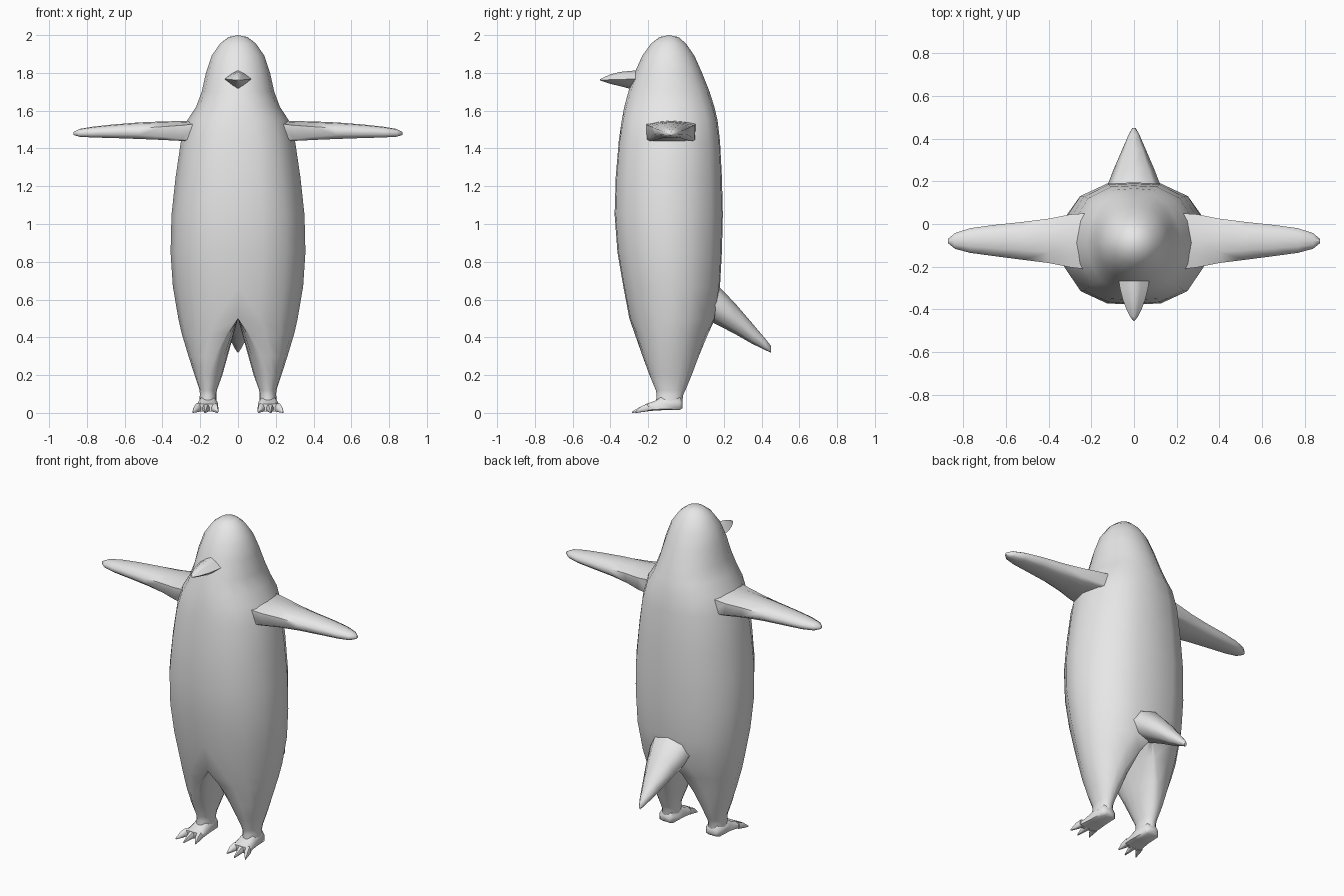
import bpy, bmesh, math
from mathutils import Vector

if "Cube" in bpy.data.objects:
    bpy.data.objects.remove(bpy.data.objects["Cube"])

grey = bpy.data.materials.new("plain_grey")
grey.diffuse_color = (0.8, 0.8, 0.8, 1)
grey.use_nodes = True
grey.node_tree.nodes["Principled BSDF"].inputs["Base Color"].default_value = grey.diffuse_color


def finish(name, bm, mirror=False, angle=60):
    """Turn a bmesh into a smooth named object, mirrored across x if wanted."""
    bmesh.ops.remove_doubles(bm, verts=bm.verts, dist=0.0005)
    bmesh.ops.recalc_face_normals(bm, faces=bm.faces)
    me = bpy.data.meshes.new(name)
    bm.to_mesh(me)
    bm.free()
    ob = bpy.data.objects.new(name, me)
    bpy.context.collection.objects.link(ob)
    me.materials.append(grey)
    bpy.ops.object.select_all(action='DESELECT')
    ob.select_set(True)
    bpy.context.view_layer.objects.active = ob
    if mirror:
        mod = ob.modifiers.new("mirror", 'MIRROR')
        mod.use_clip = True
        mod.merge_threshold = 0.001
        bpy.ops.object.modifier_apply(modifier=mod.name)
    bpy.ops.object.shade_smooth_by_angle(angle=math.radians(angle))
    return ob


def loft(bm, rings, closed=True, caps=(True, True)):
    """Skin a list of rings that share one point count."""
    vs = [[bm.verts.new(p) for p in r] for r in rings]
    n = len(vs[0])
    for a, b in zip(vs, vs[1:]):
        for i in range(n if closed else n - 1):
            j = (i + 1) % n
            bm.faces.new((a[i], a[j], b[j], b[i]))
    if caps[0]:
        bm.faces.new(vs[0])
    if caps[1]:
        bm.faces.new(vs[-1])


# Half cross-section from front to back: round, and with a flatter belly
ROUND = [(0, -1), (.38, -.92), (.71, -.71), (.92, -.38), (1, 0)]
FLAT = [(0, -1), (.36, -.98), (.71, -.78), (.92, -.4), (1, 0)]


def half_section(k):
    q = [(r[0] + (f[0] - r[0]) * k, r[1] + (f[1] - r[1]) * k) for r, f in zip(ROUND, FLAT)]
    return q + [(x, -y) for x, y in q[-2::-1]]


# Body: z, half width, front y, back y, flatness
trunk = [(2.0, 0, -.09, -.09, 0), (1.99, .05, -.14, -.04, 0), (1.955, .095, -.185, 0, 0),
         (1.89, .14, -.232, .045, 0), (1.8, .17, -.272, .085, .1), (1.7, .192, -.305, .125, .3),
         (1.62, .222, -.327, .15, .6), (1.55, .268, -.34, .167, .8), (1.44, .302, -.356, .18, 1),
         (1.25, .33, -.372, .19, 1), (1.05, .352, -.378, .195, 1), (.85, .357, -.363, .19, 1),
         (.67, .345, -.332, .18, 1), (.5, .316, -.3, .155, .9)]
bm = bmesh.new()
rings = []
for z, a, y0, y1, k in trunk:
    c, b = (y0 + y1) / 2, (y1 - y0) / 2
    rings.append([(a * x, c + b * y, z) for x, y in half_section(k)])
loft(bm, rings, closed=False, caps=(False, False))

# Legs: z, outer x, middle x, inner x, front y, back y
legs = [(.5, .316, 0, 0, -.3, .155), (.42, .298, .06, .022, -.272, .118),
        (.3, .262, .12, .055, -.23, .068), (.2, .23, .15, .083, -.193, .03),
        (.12, .203, .158, .112, -.16, -.003), (.095, .202, .158, .114, -.155, -.015),
        (.05, .207, .16, .112, -.16, -.02)]
rings = []
for z, xo, xm, xi, y0, y1 in legs:
    c, b = (y0 + y1) / 2, (y1 - y0) / 2
    h = half_section(.9 if z > .45 else .3)
    outer = [(xm + (xo - xm) * x, c + b * y, z) for x, y in h]
    inner = [(xm - (xm - xi) * x, c + b * y, z) for x, y in h[-2:0:-1]]
    rings.append(outer + inner)
loft(bm, rings, caps=(False, True))
finish("body", bm, mirror=True, angle=80)

# Feet: a sloping pad with three pointed toes
bm = bmesh.new()


def foot_ring(y, x0, x1, z0, z1):
    m, e = (x0 + x1) / 2, (x1 - x0) * .3
    return [(x0, y, z0 + .006), (m - e, y, z0), (m + e, y, z0), (x1, y, z0 + .006),
            (x1, y, z0 + (z1 - z0) * .6), (m + e, y, z1), (m - e, y, z1), (x0, y, z0 + (z1 - z0) * .6)]


loft(bm, [foot_ring(-.018, .13, .19, .025, .06), foot_ring(-.035, .112, .207, .014, .085),
          foot_ring(-.13, .108, .212, .014, .085), foot_ring(-.165, .106, .217, .012, .063),
          foot_ring(-.215, .106, .226, .008, .046)])
for xa, xt, yt in ((.126, .108, -.262), (.168, .174, -.285), (.208, .238, -.268)):
    loft(bm, [foot_ring(-.2, xa - .021, xa + .021, .008, .05),
              foot_ring(-.235, (xa + xt) / 2 - .014, (xa + xt) / 2 + .014, .004, .036),
              foot_ring(yt, xt - .003, xt + .003, 0, .008)])
finish("feet", bm, mirror=True, angle=50)

# Wings: x, front y, back y, bottom z, top z
wing = [(.2, -.215, .052, 1.438, 1.55), (.3, -.203, .045, 1.44, 1.545), (.4, -.183, .025, 1.445, 1.543),
        (.52, -.168, .01, 1.45, 1.538), (.66, -.15, -.005, 1.455, 1.527), (.77, -.135, -.02, 1.458, 1.515),
        (.84, -.116, -.043, 1.462, 1.503), (.872, -.09, -.07, 1.472, 1.487)]
bm = bmesh.new()
rings = []
for i, (x, y0, y1, z0, z1) in enumerate(wing):
    c, b, h = (y0 + y1) / 2, (y1 - y0) / 2, z1 - z0
    t = min(1, i / 3)  # square root easing into a rounded tip
    low, high, side = .02 + .23 * t, .85 - .2 * t, .95 - .25 * t
    rings.append([(x, c - b, z0 + h * low), (x, c - b * side, z0), (x, c, z0), (x, c + b * side, z0),
                  (x, c + b, z0 + h * low), (x, c + b, z0 + h * high), (x, c + b * .5, z0 + h * .94),
                  (x, c, z1), (x, c - b * .5, z0 + h * .94), (x, c - b, z0 + h * high)])
loft(bm, rings)
finish("wings", bm, mirror=True)

# Beak: y, half width, bottom z, edge z, top z
beak = [(-.24, .075, 1.71, 1.768, 1.815), (-.3, .066, 1.717, 1.767, 1.81), (-.35, .054, 1.73, 1.765, 1.805),
        (-.4, .036, 1.742, 1.764, 1.792), (-.435, .018, 1.753, 1.763, 1.777), (-.454, .003, 1.76, 1.763, 1.767)]
bm = bmesh.new()
loft(bm, [[(-w, y, ze), (-w * .45, y, z0 + (ze - z0) * .4), (0, y, z0), (w * .45, y, z0 + (ze - z0) * .4),
           (w, y, ze), (w * .45, y, z1 - (z1 - ze) * .35), (0, y, z1), (-w * .45, y, z1 - (z1 - ze) * .35)]
          for y, w, z0, ze, z1 in beak])
finish("beak", bm, angle=70)

# Tail: top (y, z), bottom (y, z), half width
tail = [((.11, .70), (.05, .52), .145), ((.185, .658), (.15, .474), .13), ((.26, .58), (.255, .42), .095),
        ((.35, .475), (.35, .366), .055), ((.42, .392), (.415, .335), .026), ((.45, .355), (.45, .318), .008)]
bm = bmesh.new()
rings = []
for (yt, zt), (yb, zb), w in tail:
    top, bot = Vector((0, yt, zt)), Vector((0, yb, zb))
    mid, up = (top + bot) / 2, (top - bot) / 2
    rings.append([mid + up * math.cos(a) + Vector((w * math.sin(a), 0, 0))
                  for a in (math.tau * i / 8 for i in range(8))])
loft(bm, rings)
finish("tail", bm, angle=70)
